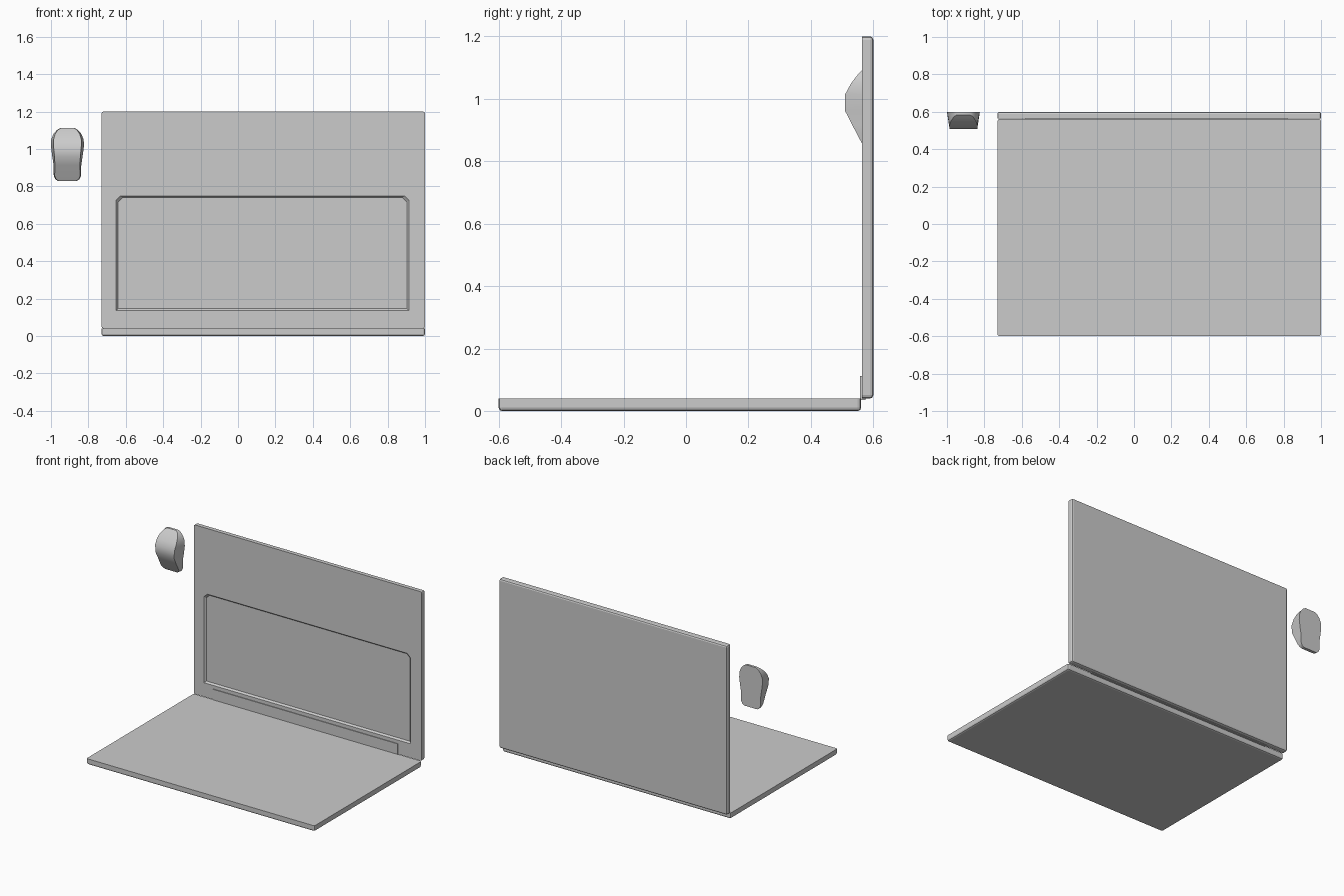
import bpy, bmesh

if "Cube" in bpy.data.objects:
    bpy.data.objects.remove(bpy.data.objects["Cube"])


def finish(name, bm):
    bmesh.ops.recalc_face_normals(bm, faces=bm.faces)
    me = bpy.data.meshes.new(name)
    bm.to_mesh(me)
    bm.free()
    ob = bpy.data.objects.new(name, me)
    bpy.context.collection.objects.link(ob)
    return ob


def box(name, lo, hi, bevel=0, sharp=None):
    """Box; bevels every edge except those lying on the inner face (axis, value)."""
    bm = bmesh.new()
    bmesh.ops.create_cube(bm, size=1)
    for v in bm.verts:
        v.co = [lo[i] if v.co[i] < 0 else hi[i] for i in range(3)]
    if bevel:
        axis, val = sharp
        edges = [e for e in bm.edges
                 if not all(abs(v.co[axis] - val) < 1e-4 for v in e.verts)]
        bmesh.ops.bevel(bm, geom=edges, offset=bevel, segments=2,
                        profile=0.5, affect='EDGES')
    return finish(name, bm)


def loft(name, rings):
    """Skin closed rings of equal length and cap both ends."""
    bm = bmesh.new()
    vs = [[bm.verts.new(p) for p in r] for r in rings]
    n = len(vs[0])
    for a, b in zip(vs, vs[1:]):
        for i in range(n):
            j = (i + 1) % n
            bm.faces.new((a[i], a[j], b[j], b[i]))
    bm.faces.new(vs[0])
    bm.faces.new(vs[-1])
    return finish(name, bm)


# Screen lid lying flat, keyboard body standing up
box("screen_lid", (-0.73, -0.6, 0), (1.0, 0.561, 0.04), 0.011, (2, 0.04))
body = box("keyboard_body", (-0.73, 0.563, 0.04), (1.0, 0.6, 1.2), 0.011, (1, 0.563))


# Keyboard recess with sloped walls and clipped upper corners
def tray_ring(inset, y):
    x0, x1, z0, z1, c = -0.652 + inset, 0.914 - inset, 0.136 + inset, 0.75 - inset, 0.024
    return [(x0, y, z0), (x1, y, z0), (x1, y, z1 - c), (x1 - c, y, z1),
            (x0 + c, y, z1), (x0, y, z1 - c)]


cutter = loft("recess_cutter", [tray_ring(-0.01, 0.551), tray_ring(0.01, 0.575)])
cutter.hide_render = True
mod = body.modifiers.new("recess", 'BOOLEAN')
mod.operation = 'DIFFERENCE'
mod.solver = 'EXACT'
mod.object = cutter
bpy.context.view_layer.objects.active = body
bpy.ops.object.modifier_apply(modifier=mod.name)
bpy.data.objects.remove(cutter)

# Hinge strip between the two slabs
box("hinge", (-0.58, 0.558, 0.036), (0.82, 0.575, 0.112))

# Mouse: sections along z as (z, half width at base, half width on top, top y)
sections = [(0.829, 0.050, 0.046, 0.579), (0.838, 0.064, 0.060, 0.574),
            (0.856, 0.073, 0.068, 0.564), (0.915, 0.074, 0.067, 0.533),
            (0.960, 0.081, 0.069, 0.510), (1.013, 0.088, 0.074, 0.509),
            (1.050, 0.087, 0.074, 0.529), (1.080, 0.075, 0.066, 0.552),
            (1.102, 0.056, 0.051, 0.574), (1.112, 0.038, 0.035, 0.584)]
cx = -0.912
mouse = loft("mouse", [[(cx - b, 0.6, z), (cx + b, 0.6, z), (cx + t, y, z), (cx - t, y, z)]
                       for z, b, t, y in sections])
bpy.ops.object.select_all(action='DESELECT')
mouse.select_set(True)
bpy.context.view_layer.objects.active = mouse
bpy.ops.object.shade_smooth_by_angle(angle=0.7)
